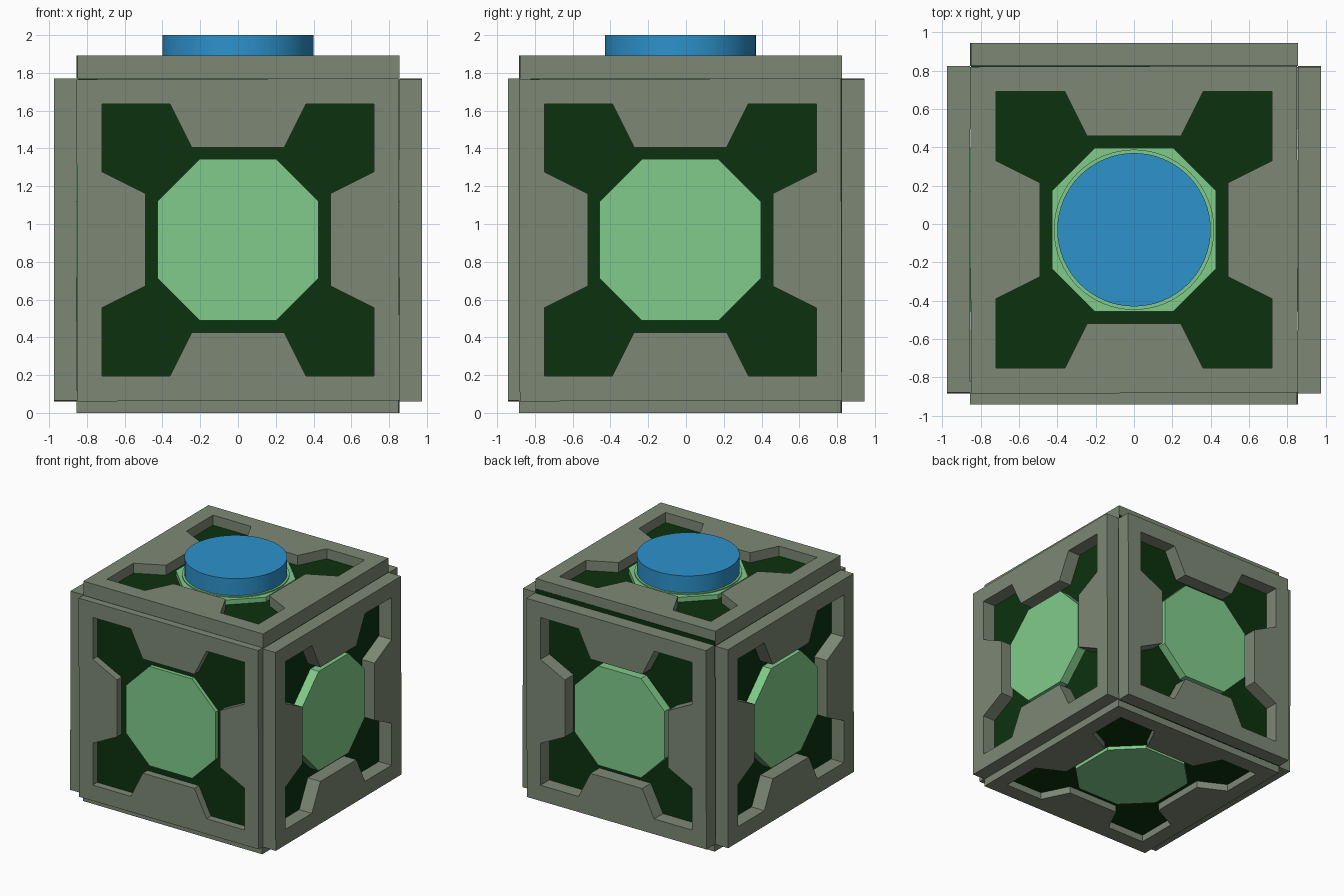
import bpy, bmesh, math
from mathutils import Matrix, Vector

if "Cube" in bpy.data.objects:
    bpy.data.objects.remove(bpy.data.objects["Cube"])

C = Vector((0, -0.03, 0.916))   # centre of the panel arrangement


def mat(name, rgb):
    m = bpy.data.materials.new(name)
    m.diffuse_color = (*rgb, 1)
    m.use_nodes = True
    m.node_tree.nodes["Principled BSDF"].inputs["Base Color"].default_value = m.diffuse_color
    return m


FRAME = mat("grey green", (0.205, 0.246, 0.178))
PAD = mat("light green", (0.216, 0.597, 0.254))
CORE = mat("dark green", (0.0037, 0.032, 0.0044))
BLUE = mat("blue", (0.026, 0.287, 0.604))


def finish(bm, name, material, matrix=Matrix()):
    bm.transform(matrix)
    bmesh.ops.recalc_face_normals(bm, faces=bm.faces)
    me = bpy.data.meshes.new(name)
    bm.to_mesh(me)
    bm.free()
    me.materials.append(material)
    ob = bpy.data.objects.new(name, me)
    bpy.context.collection.objects.link(ob)
    return ob


def plate(name, loops, top, depth, material, matrix):
    """Fill 2D loops (outline, then holes) at height top and extrude down by depth."""
    bm = bmesh.new()
    for pts in loops:
        vs = [bm.verts.new((x, y, top)) for x, y in pts]
        for i, v in enumerate(vs):
            bm.edges.new((v, vs[(i + 1) % len(vs)]))
    bmesh.ops.triangle_fill(bm, use_beauty=True, edges=bm.edges[:], normal=(0, 0, 1))
    ext = bmesh.ops.extrude_face_region(bm, geom=bm.faces[:], use_keep_orig=True)
    moved = [g for g in ext["geom"] if isinstance(g, bmesh.types.BMVert)]
    bmesh.ops.translate(bm, vec=(0, 0, -depth), verts=moved)
    bmesh.ops.dissolve_limit(bm, angle_limit=0.01, verts=bm.verts[:], edges=bm.edges[:])
    return finish(bm, name, material, matrix)


def four_fold(pts):
    """Repeat points by quarter turns."""
    out = []
    for _ in range(4):
        out += pts
        pts = [(-y, x) for x, y in pts]
    return out


square = four_fold([(0.85, 0.855)])
opening = four_fold([(0.49, 0.245), (0.72, 0.36), (0.72, 0.72), (0.36, 0.72), (0.245, 0.49)])
octagon = four_fold([(0.427, 0.203), (0.203, 0.427)])

# Six frame panels with cross-shaped openings and an octagonal pad in each
sides = {  # name: (outward direction, distance from centre, pad recess)
    "front": ((0, -1, 0), 0.912, 0.03),
    "back": ((0, 1, 0), 0.975, 0.045),
    "right": ((1, 0, 0), 0.975, 0.045),
    "left": ((-1, 0, 0), 0.975, 0.045),
    "top": ((0, 0, 1), 0.975, 0.045),
    "bottom": ((0, 0, -1), 0.916, 0.03),
}
for side, (n, dist, recess) in sides.items():
    n = Vector(n)
    u = Vector((1, 0, 0)) if n.x == 0 else Vector((0, 1, 0))
    rot = Matrix((u, n.cross(u), n)).transposed().to_4x4()
    m = Matrix.Translation(C) @ rot
    plate(side + "_panel", [square, opening], dist, 0.12, FRAME, m)
    plate(side + "_pad", [octagon], dist - recess, 0.12, PAD, m)

# Dark inner box, nearer the surface at front and bottom
lo, hi = Vector((-0.85, -0.88, 0.06)), Vector((0.85, 0.826, 1.805))
bm = bmesh.new()
bmesh.ops.create_cube(bm, size=1)
finish(bm, "inner_box", CORE,
       Matrix.Translation((lo + hi) / 2) @ Matrix.Diagonal((*(hi - lo), 1)))


def disc(name, radius, z0, z1, material):
    bm = bmesh.new()
    bmesh.ops.create_cone(bm, cap_ends=True, segments=64, radius1=radius, radius2=radius,
                          depth=z1 - z0)
    ob = finish(bm, name, material, Matrix.Translation((0, C.y, (z0 + z1) / 2)))
    bpy.context.view_layer.objects.active = ob
    ob.select_set(True)
    bpy.ops.object.shade_smooth_by_angle(angle=math.radians(35))
    ob.select_set(False)


# Push button on a low round seat
disc("button_seat", 0.418, 1.80, 1.855, PAD)
disc("button", 0.40, 1.83, 2.0, BLUE)
